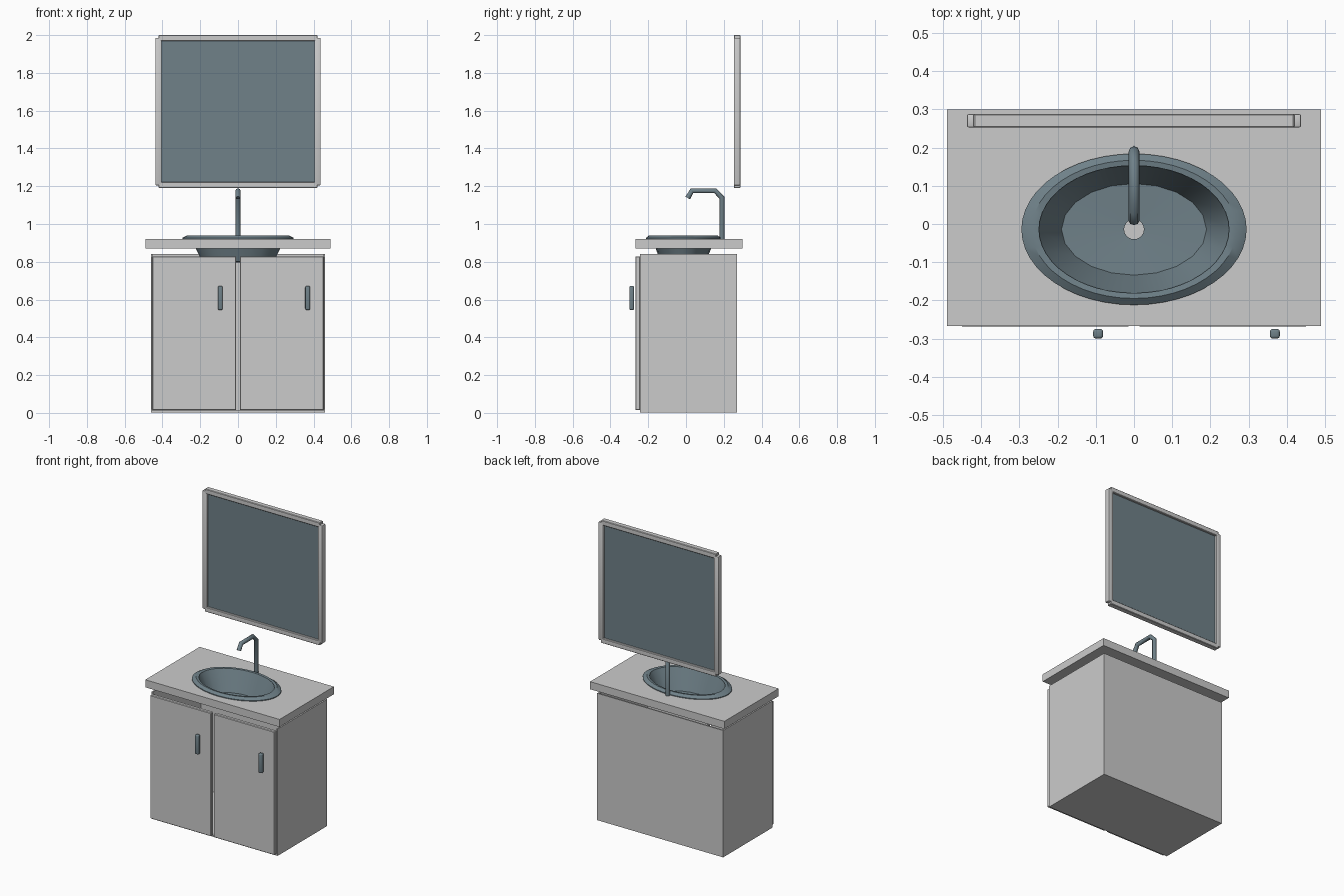
import bpy, bmesh
from math import cos, sin, tau, radians

if "Cube" in bpy.data.objects:
    bpy.data.objects.remove(bpy.data.objects["Cube"])

steel = bpy.data.materials.new("blue_grey")
steel.diffuse_color = (0.16, 0.22, 0.25, 1)
steel.use_nodes = True
steel.node_tree.nodes["Principled BSDF"].inputs["Base Color"].default_value = steel.diffuse_color


def finish(name, bm, mat=None, smooth=False):
    bmesh.ops.recalc_face_normals(bm, faces=bm.faces)
    me = bpy.data.meshes.new(name)
    bm.to_mesh(me)
    bm.free()
    ob = bpy.data.objects.new(name, me)
    bpy.context.collection.objects.link(ob)
    if mat:
        me.materials.append(mat)
    if smooth:
        bpy.ops.object.select_all(action='DESELECT')
        ob.select_set(True)
        bpy.context.view_layer.objects.active = ob
        bpy.ops.object.shade_smooth_by_angle(angle=radians(35))
    return ob


def box(name, x, y, z, bevel=0, segments=1, mat=None):
    bm = bmesh.new()
    bmesh.ops.create_cube(bm, size=1)
    for v in bm.verts:
        v.co = [lo + (hi - lo) * (c + 0.5) for (lo, hi), c in zip((x, y, z), v.co)]
    if bevel:
        bmesh.ops.bevel(bm, geom=bm.edges[:], offset=bevel, segments=segments,
                        profile=0.5, affect='EDGES')
    return finish(name, bm, mat, segments > 1)


def lathe(name, profile, n, mat=None, close=False):
    """Elliptical rings (rx, ry, z) around the basin centre, joined in order."""
    bm = bmesh.new()
    rings = [[bm.verts.new((rx * cos(tau * i / n), BASIN_Y + ry * sin(tau * i / n), z))
              for i in range(n)] for rx, ry, z in profile]
    for a, b in zip(rings, rings[1:]):
        for i in range(n):
            j = (i + 1) % n
            bm.faces.new((a[i], a[j], b[j], b[i]))
    if close:
        bm.faces.new(rings[0])
        bm.faces.new(rings[-1])
    return finish(name, bm, mat, True)


BASIN_Y = -0.014

# Open-topped, open-fronted cabinet carcass
T = 0.008
box("cabinet_floor", (-0.46, 0.46), (-0.243, 0.27), (0.003, 0.012))
box("cabinet_back", (-0.46, 0.46), (0.27 - T, 0.27), (0.003, 0.84))
for s, side in ((-1, "left"), (1, "right")):
    xs = sorted((s * 0.46, s * (0.46 - T)))
    box(f"cabinet_{side}_side", xs, (-0.243, 0.27), (0.003, 0.84))
    # Doors
    xd = sorted((s * 0.01, s * 0.454))
    box(f"{side}_door", xd, (-0.268, -0.243), (0.014, 0.829), 0.004)

# Handles, both on the right edge region of their door
for side, x in (("left", -0.094), ("right", 0.369)):
    box(f"{side}_handle", (x - 0.013, x + 0.013), (-0.3, -0.275), (0.545, 0.672),
        0.007, 3, steel)

# Countertop with elliptical cut-out
top = box("countertop", (-0.49, 0.49), (-0.267, 0.3), (0.87, 0.92))
cutter = lathe("basin_cutter", [(0.262, 0.177, 0.8), (0.262, 0.177, 1.0)], 40, close=True)
cutter.hide_render = True
cutter.hide_viewport = True
mod = top.modifiers.new("cutout", 'BOOLEAN')
mod.operation = 'DIFFERENCE'
mod.solver = 'EXACT'
mod.object = cutter
bpy.context.view_layer.update()
dg = bpy.context.evaluated_depsgraph_get()
cut_mesh = bpy.data.meshes.new_from_object(top.evaluated_get(dg))
top.modifiers.clear()
top.data = cut_mesh
bpy.data.objects.remove(cutter)

# Basin: sloping rim and faceted bowl with a drain hole
lathe("basin_rim", [(0.25, 0.168, 0.921), (0.295, 0.198, 0.921), (0.295, 0.198, 0.926),
                    (0.268, 0.181, 0.94), (0.249, 0.167, 0.938)], 48, steel)
lathe("basin_bowl", [(0.256, 0.173, 0.938), (0.19, 0.12, 0.802), (0.026, 0.026, 0.797)],
      20, steel)

# Faucet: bent pipe
cu = bpy.data.curves.new("faucet", 'CURVE')
cu.dimensions = '3D'
cu.bevel_depth = 0.014
cu.bevel_resolution = 2
cu.use_fill_caps = True
path = [(0.19, 0.915), (0.19, 1.14), (0.155, 1.176), (0.032, 1.176), (0.009, 1.138)]
sp = cu.splines.new('POLY')
sp.points.add(len(path) - 1)
for p, (y, z) in zip(sp.points, path):
    p.co = (0, y, z, 1)
cu.materials.append(steel)
bpy.context.collection.objects.link(bpy.data.objects.new("faucet", cu))

# Mirror with a four-bar frame
box("mirror_glass", (-0.42, 0.42), (0.266, 0.274), (1.21, 1.98), mat=steel)
for s, side in ((-1, "left"), (1, "right")):
    box(f"mirror_{side}_bar", sorted((s * 0.404, s * 0.438)), (0.253, 0.288),
        (1.205, 1.985), 0.005, 2)
for name, z in (("bottom", (1.19, 1.222)), ("top", (1.968, 2.0))):
    box(f"mirror_{name}_bar", (-0.42, 0.42), (0.253, 0.288), z, 0.003)
